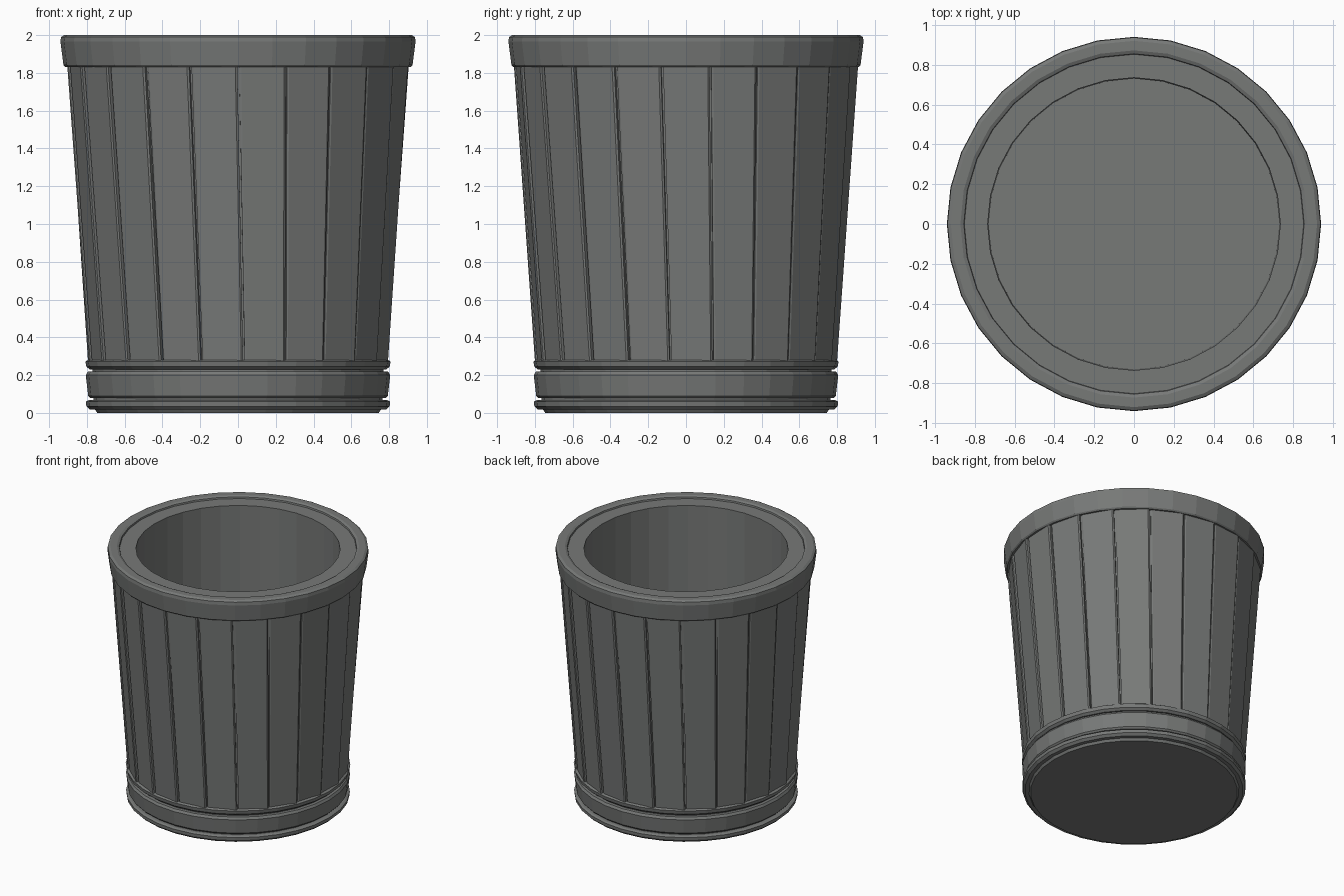
import bpy, bmesh
from math import sin, cos, pi, radians

if "Cube" in bpy.data.objects:
    bpy.data.objects.remove(bpy.data.objects["Cube"])

SIDES = 32
PLANKS = 22

dark_grey = bpy.data.materials.new("dark_grey")
dark_grey.diffuse_color = (0.185, 0.192, 0.187, 1)
dark_grey.use_nodes = True
dark_grey.node_tree.nodes["Principled BSDF"].inputs["Base Color"].default_value = dark_grey.diffuse_color


def make_object(name, bm):
    bmesh.ops.recalc_face_normals(bm, faces=bm.faces)
    mesh = bpy.data.meshes.new(name)
    bm.to_mesh(mesh)
    bm.free()
    mesh.materials.append(dark_grey)
    obj = bpy.data.objects.new(name, mesh)
    bpy.context.collection.objects.link(obj)
    return obj


def lathe(name, profile, closed=True):
    """Turn an (r, z) profile around z; open profiles get flat end caps."""
    bm = bmesh.new()
    rings = [[bm.verts.new((r * cos(2 * pi * i / SIDES), r * sin(2 * pi * i / SIDES), z))
              for i in range(SIDES)] for r, z in profile]
    pairs = list(zip(rings, rings[1:]))
    if closed:
        pairs.append((rings[-1], rings[0]))
    else:
        bm.faces.new(rings[0])
        bm.faces.new(rings[-1])
    for a, b in pairs:
        for i in range(SIDES):
            j = (i + 1) % SIDES
            bm.faces.new((a[i], a[j], b[j], b[i]))
    return make_object(name, bm)


# Hollow tub: underside, outer wall, top ledge, inner wall, inner floor
lathe("tub", [(0.745, 0), (0.765, 0.03), (0.77, 0.25), (0.893, 1.85), (0.893, 1.98),
              (0.735, 1.98), (0.73, 0.1)], closed=False)

# Rounded top rim
lathe("top_rim", [(0.85, 1.835), (0.915, 1.832), (0.924, 1.842), (0.94, 1.965), (0.937, 1.99),
                  (0.92, 2.0), (0.872, 2.0), (0.855, 1.992), (0.85, 1.97)])

# Hoops around the base
lathe("base_hoop", [(0.74, 0.018), (0.785, 0.018), (0.803, 0.035), (0.805, 0.06), (0.79, 0.067),
                    (0.74, 0.067)])
lathe("middle_hoop", [(0.74, 0.078), (0.782, 0.078), (0.793, 0.09), (0.806, 0.2), (0.795, 0.218),
                      (0.74, 0.218)])
lathe("upper_hoop", [(0.74, 0.23), (0.785, 0.23), (0.803, 0.245), (0.808, 0.272), (0.795, 0.28),
                     (0.74, 0.28)])

# Slats: one long edge stands proud of its neighbour, with a slight twist
bm = bmesh.new()
step = 2 * pi / PLANKS
for k in range(PLANKS):
    rings = []
    for z, r, twist in ((0.26, 0.788, 2.6), (1.85, 0.901, 0.4)):
        start = -pi / 2 + radians(twist) + k * step
        end = start + step * 0.96
        corners = ((start, r - 0.05), (start, r - 0.003), (start + 0.012, r),
                   (end - 0.012, r + 0.011), (end, r + 0.006), (end, r - 0.05))
        rings.append([bm.verts.new((q * cos(a), q * sin(a), z)) for a, q in corners])
    low, high = rings
    bm.faces.new(low)
    bm.faces.new(high)
    for i in range(6):
        j = (i + 1) % 6
        bm.faces.new((low[i], low[j], high[j], high[i]))
make_object("slats", bm)
